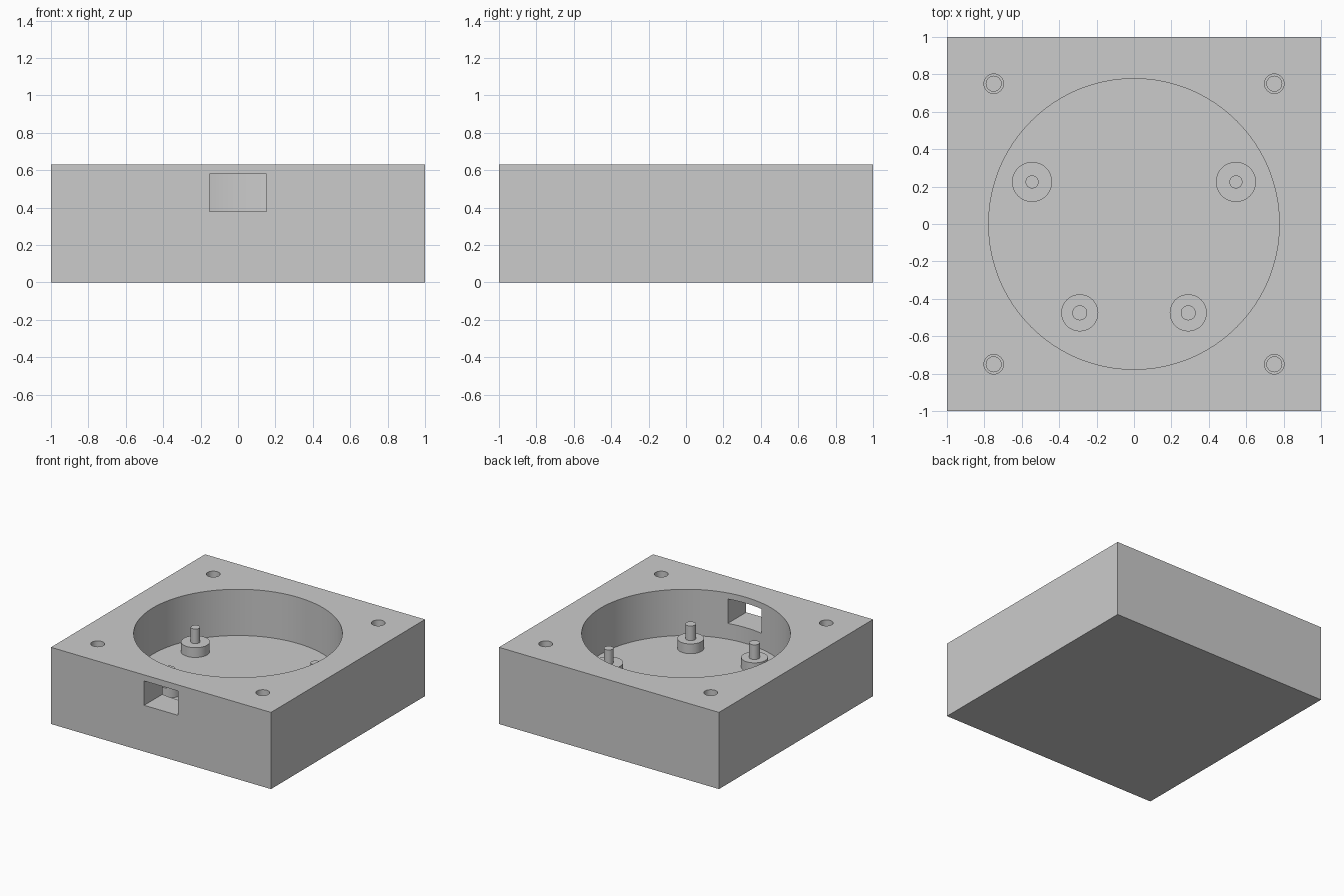
import bpy

if "Cube" in bpy.data.objects:
    bpy.data.objects.remove(bpy.data.objects["Cube"])

grey = bpy.data.materials.new("plain grey")
grey.diffuse_color = (0.6, 0.6, 0.6, 1)
grey.use_nodes = True
grey.node_tree.nodes["Principled BSDF"].inputs["Base Color"].default_value = grey.diffuse_color

H = 0.63        # overall height
FLOOR = 0.25    # height of the pocket floor


def finish(obj, name):
    obj.name = name
    obj.data.materials.append(grey)
    return obj


def box(name, x0, x1, y0, y1, z0, z1):
    bpy.ops.mesh.primitive_cube_add(
        size=1, location=((x0 + x1) / 2, (y0 + y1) / 2, (z0 + z1) / 2))
    obj = bpy.context.object
    obj.scale = (x1 - x0, y1 - y0, z1 - z0)
    bpy.ops.object.transform_apply(location=False, rotation=False, scale=True)
    return finish(obj, name)


def cylinder(name, x, y, r, z0, z1, sides=48):
    bpy.ops.mesh.primitive_cylinder_add(
        vertices=sides, radius=r, depth=z1 - z0, location=(x, y, (z0 + z1) / 2))
    return finish(bpy.context.object, name)


def cut(target, cutter):
    mod = target.modifiers.new("cut", 'BOOLEAN')
    mod.operation = 'DIFFERENCE'
    mod.solver = 'EXACT'
    mod.object = cutter
    bpy.context.view_layer.objects.active = target
    bpy.ops.object.modifier_apply(modifier=mod.name)
    bpy.data.objects.remove(cutter, do_unlink=True)


def smooth(obj):
    bpy.ops.object.select_all(action='DESELECT')
    obj.select_set(True)
    bpy.context.view_layer.objects.active = obj
    bpy.ops.object.shade_smooth_by_angle()


# Square body with a round pocket and a cable window in the front wall
body = box("case_body", -1, 1, -1, 1, 0, H)
cut(body, cylinder("pocket_cutter", 0, 0, 0.777, FLOOR, H + 0.1, 128))
cut(body, box("window_cutter", -0.153, 0.153, -1.1, -0.5, 0.38, 0.58))

# Stepped blind screw holes in the corners
for x in (-0.75, 0.75):
    for y in (-0.75, 0.75):
        cut(body, cylinder("screw_cutter", x, y, 0.04, 0.25, H + 0.1, 32))
        cut(body, cylinder("insert_cutter", x, y, 0.052, 0.43, H + 0.1, 32))
smooth(body)

# Standoffs with locating pins, mirrored left and right
for label, x, y, r, pin_r in (("back", 0.545, 0.225, 0.107, 0.035),
                              ("front", 0.29, -0.475, 0.099, 0.04)):
    for side, s in (("left", -1), ("right", 1)):
        smooth(cylinder(f"{label}_{side}_standoff", s * x, y, r, FLOOR - 0.01, 0.33))
        smooth(cylinder(f"{label}_{side}_pin", s * x, y, pin_r, 0.32, 0.45, 32))
